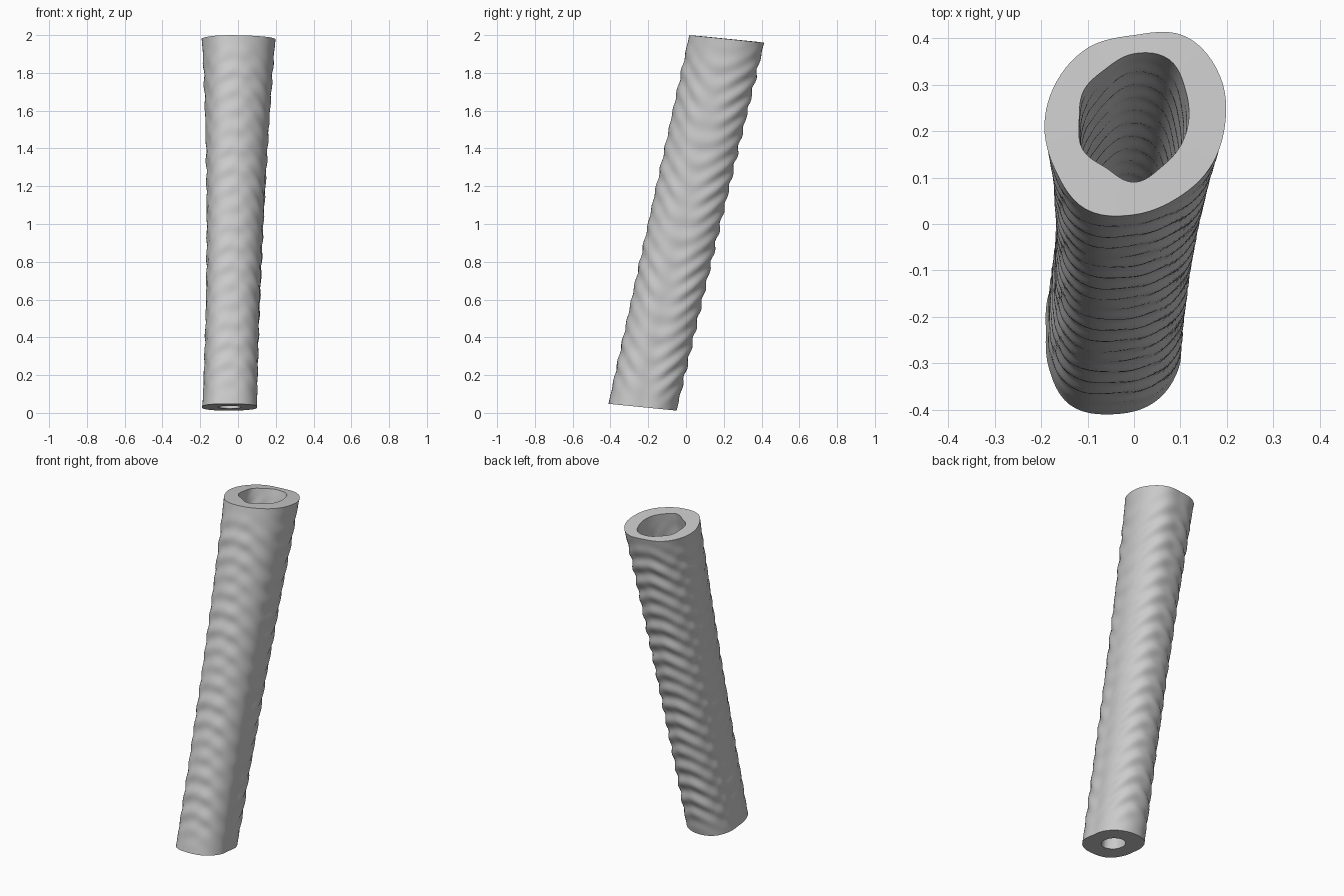
import bpy, bmesh
from math import sin, cos, pi, tau, radians

cube = bpy.data.objects.get("Cube")
if cube:
    bpy.data.objects.remove(cube, do_unlink=True)

SEGMENTS, RINGS = 72, 150
TILT = 0.1  # rings lean with the axis

# Radii every 30 degrees, counter-clockwise from +x
OUTER_TOP = (.196, .214, .222, .195, .195, .192, .193, .195, .208, .192, .182, .187)
OUTER_LOW = (.145, .16, .175, .18, .18, .16, .145, .16, .185, .18, .178, .163)
INNER_TOP = (.118, .128, .15, .142, .125, .125, .118, .128, .12, .135, .118, .115)
INNER_LOW = (.06, .064, .07, .075, .07, .064, .06, .064, .07, .075, .07, .064)


def lerp(a, b, t):
    return a + (b - a) * t


def radius_at(radii, angle):
    """Smooth cyclic interpolation of an outline."""
    f = angle / tau * len(radii)
    i = int(f)
    u = f - i
    p0, p1, p2, p3 = (radii[(i + k) % len(radii)] for k in (-1, 0, 1, 2))
    return p1 + 0.5 * u * (p2 - p0 + u * (2*p0 - 5*p1 + 4*p2 - p3
                                          + u * (3*(p1 - p2) + p3 - p0)))


def ripple(angle, t):
    """Scalloped carving: stronger on the back, with drooping ends on the sides."""
    back = max(sin(angle), 0)
    front = max(-sin(angle), 0)
    fade = min(1, t * 12, (1 - t) * 12)
    wave = sin(tau * (t * 19 + 1.6 * cos(angle) ** 2))
    dimple = sin(tau * t * 15 + 2 * cos(angle * 3)) * cos(angle * 5)
    return fade * (wave * (0.0015 + 0.004 * back + 0.0015 * front) + 0.002 * dimple)


def add_ring(bm, t, low, top, outside):
    cx, cy, cz = lerp(-.045, 0, t), lerp(-.23, .212, t), lerp(.03, 1.98, t)
    if not outside:
        cy += 0.013 * t
    ring = []
    for s in range(SEGMENTS):
        a = tau * s / SEGMENTS
        r = lerp(radius_at(low, a), radius_at(top, a), t)
        if outside:
            pinch = 0.026 if cos(a) < 0 else 0.016
            r += ripple(a, t) - pinch * sin(pi * t) ** 0.7 * cos(a) ** 2
        else:
            r += 0.5 * ripple(a, t)
        dy = r * sin(a)
        ring.append(bm.verts.new((cx + r * cos(a), cy + dy, cz - TILT * dy)))
    return ring


# Hollow leaning tube: outside going up, inside coming back down
bm = bmesh.new()
steps = [i / RINGS for i in range(RINGS + 1)]
rings = [add_ring(bm, t, OUTER_LOW, OUTER_TOP, True) for t in steps]
rings += [add_ring(bm, t, INNER_LOW, INNER_TOP, False) for t in reversed(steps)]
for k, ring in enumerate(rings):
    above = rings[(k + 1) % len(rings)]
    for s in range(SEGMENTS):
        n = (s + 1) % SEGMENTS
        bm.faces.new((ring[s], ring[n], above[n], above[s]))
bmesh.ops.recalc_face_normals(bm, faces=bm.faces)

mesh = bpy.data.meshes.new("hollow_tube")
bm.to_mesh(mesh)
bm.free()
tube = bpy.data.objects.new("hollow_tube", mesh)
bpy.context.collection.objects.link(tube)

# Plain grey finish
grey = bpy.data.materials.new("light_grey")
grey.use_nodes = True
colour = (0.6, 0.6, 0.6, 1)
grey.diffuse_color = colour
grey.node_tree.nodes["Principled BSDF"].inputs["Base Color"].default_value = colour
mesh.materials.append(grey)

bpy.ops.object.select_all(action="DESELECT")
tube.select_set(True)
bpy.context.view_layer.objects.active = tube
bpy.ops.object.shade_smooth_by_angle(angle=radians(40))
